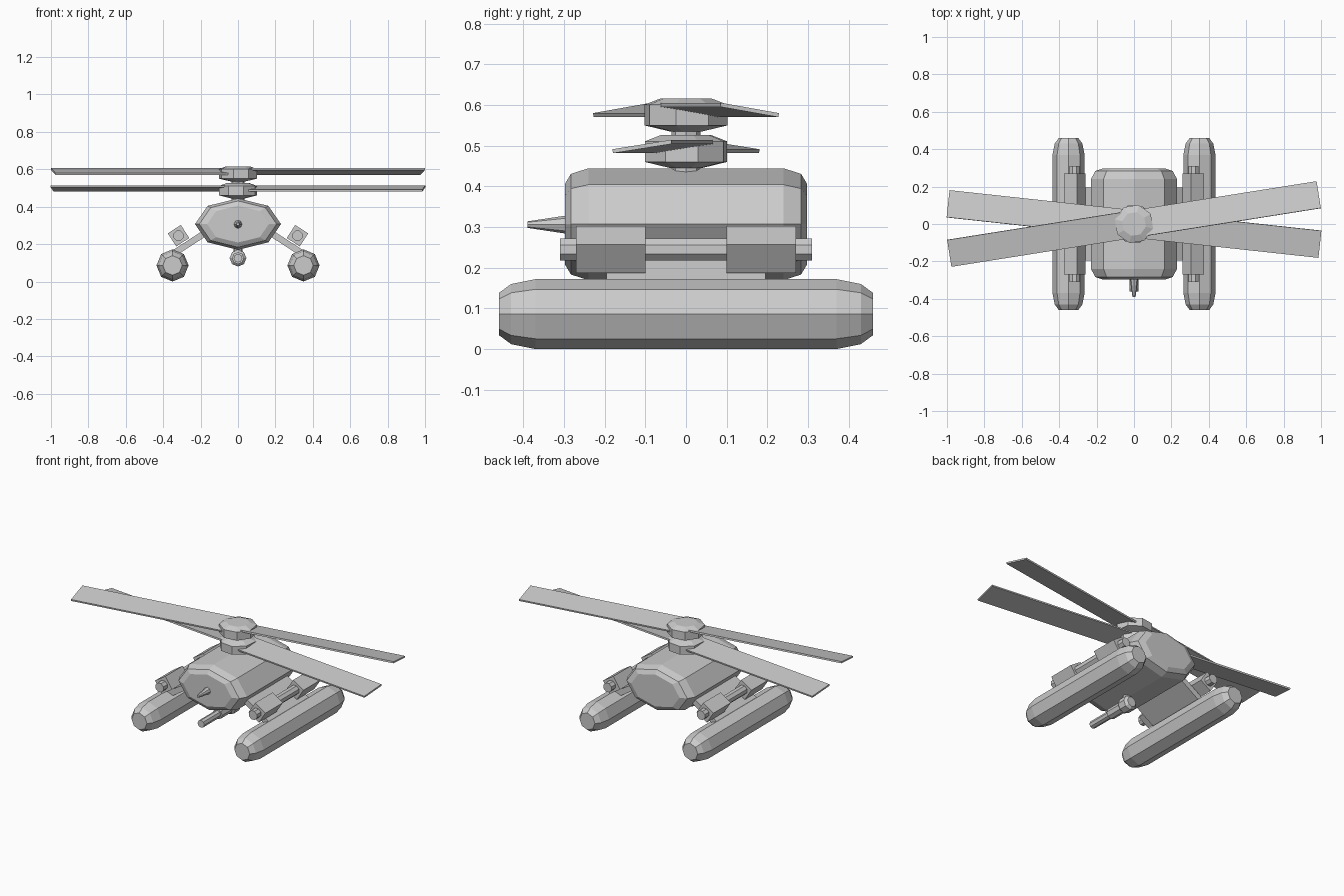
import bpy, bmesh
from math import sin, cos, pi, radians
from mathutils import Matrix

if "Cube" in bpy.data.objects:
    bpy.data.objects.remove(bpy.data.objects["Cube"])


def finish(name, bm, matrix):
    bmesh.ops.recalc_face_normals(bm, faces=bm.faces)
    mesh = bpy.data.meshes.new(name)
    bm.to_mesh(mesh)
    bm.free()
    mesh.transform(matrix)
    obj = bpy.data.objects.new(name, mesh)
    bpy.context.collection.objects.link(obj)
    return obj


def lathe(name, profile, center, sides=8, squash=1.0, axis='Y', phase=0.0):
    """Faceted capped solid from (position, radius) pairs along an axis."""
    bm = bmesh.new()
    rings = []
    for pos, r in profile:
        ring = []
        for i in range(sides):
            a = phase + 2 * pi * i / sides
            u, v = r * cos(a), r * sin(a) * squash
            ring.append(bm.verts.new((u, pos, v) if axis == 'Y' else (u, v, pos)))
        rings.append(ring)
    for a, b in zip(rings, rings[1:]):
        for i in range(sides):
            j = (i + 1) % sides
            bm.faces.new((a[i], a[j], b[j], b[i]))
    bm.faces.new(rings[0])
    bm.faces.new(rings[-1])
    return finish(name, bm, Matrix.Translation(center))


def box(name, size, matrix):
    bm = bmesh.new()
    bmesh.ops.create_cube(bm, size=1)
    bmesh.ops.scale(bm, vec=size, verts=bm.verts)
    return finish(name, bm, matrix)


T, R = Matrix.Translation, Matrix.Rotation

# Fuselage: flattened octagon with rounded ends
half = [(0.24, 0.23), (0.283, 0.207), (0.298, 0.165)]
lathe("fuselage", [(-y, r) for y, r in reversed(half)] + half,
      (0, 0, 0.307), squash=0.598)

# Nose probe
lathe("nose_probe", [(-0.39, 0.008), (-0.29, 0.023)], (0, 0, 0.306))

# Belly gun: drum, sleeve and barrel, with mount
lathe("gun_drum", [(-0.10, 0.03), (-0.085, 0.045), (-0.035, 0.045), (-0.02, 0.03)],
      (0, 0, 0.125))
lathe("gun_barrel", [(-0.36, 0.023), (-0.20, 0.023), (-0.20, 0.032), (-0.06, 0.032)],
      (0, 0, 0.125))
lathe("gun_mount", [(0.13, 0.025), (0.19, 0.025)], (0, -0.06, 0), axis='Z')

# Floats, struts and side pods
float_half = [(0.37, 0.086), (0.43, 0.074), (0.46, 0.052)]
for side, s in (("left", -1), ("right", 1)):
    lathe(f"{side}_float", [(-y, r) for y, r in reversed(float_half)] + float_half,
          (0.35 * s, 0, 0.086))
    tilt = R(radians(33) * s, 4, 'Y')
    box(f"{side}_strut", (0.22, 0.39, 0.034), T((0.255 * s, 0, 0.208)) @ tilt)
    lathe(f"{side}_pod_tube", [(-0.31, 0.029), (0.31, 0.029)],
          (0.318 * s, 0, 0.245), phase=pi / 8)
    for end, e in (("front", -1), ("rear", 1)):
        box(f"{side}_{end}_pod", (0.083, 0.17, 0.083),
            T((0.318 * s, 0.185 * e, 0.245)) @ tilt)

# Mast and two counter-rotating rotors
lathe("mast", [(0.42, 0.036), (0.58, 0.036)], (0, 0, 0), axis='Z')
for level, z, yaw, pitch in (("upper", 0.577, 9, -10), ("lower", 0.487, -6.2, 9)):
    yaw = radians(yaw)
    lathe(f"{level}_hub", [(-0.042, 0.04), (-0.027, 0.105), (0.024, 0.105), (0.039, 0.065)],
          (0, 0, z), axis='Z', phase=yaw + pi / 8)
    for k in range(2):
        box(f"{level}_blade_{k + 1}", (0.95, 0.147, 0.01),
            R(yaw + k * pi, 4, 'Z') @ T((0.525, 0, z + 0.011))
            @ R(radians(pitch), 4, 'X'))
